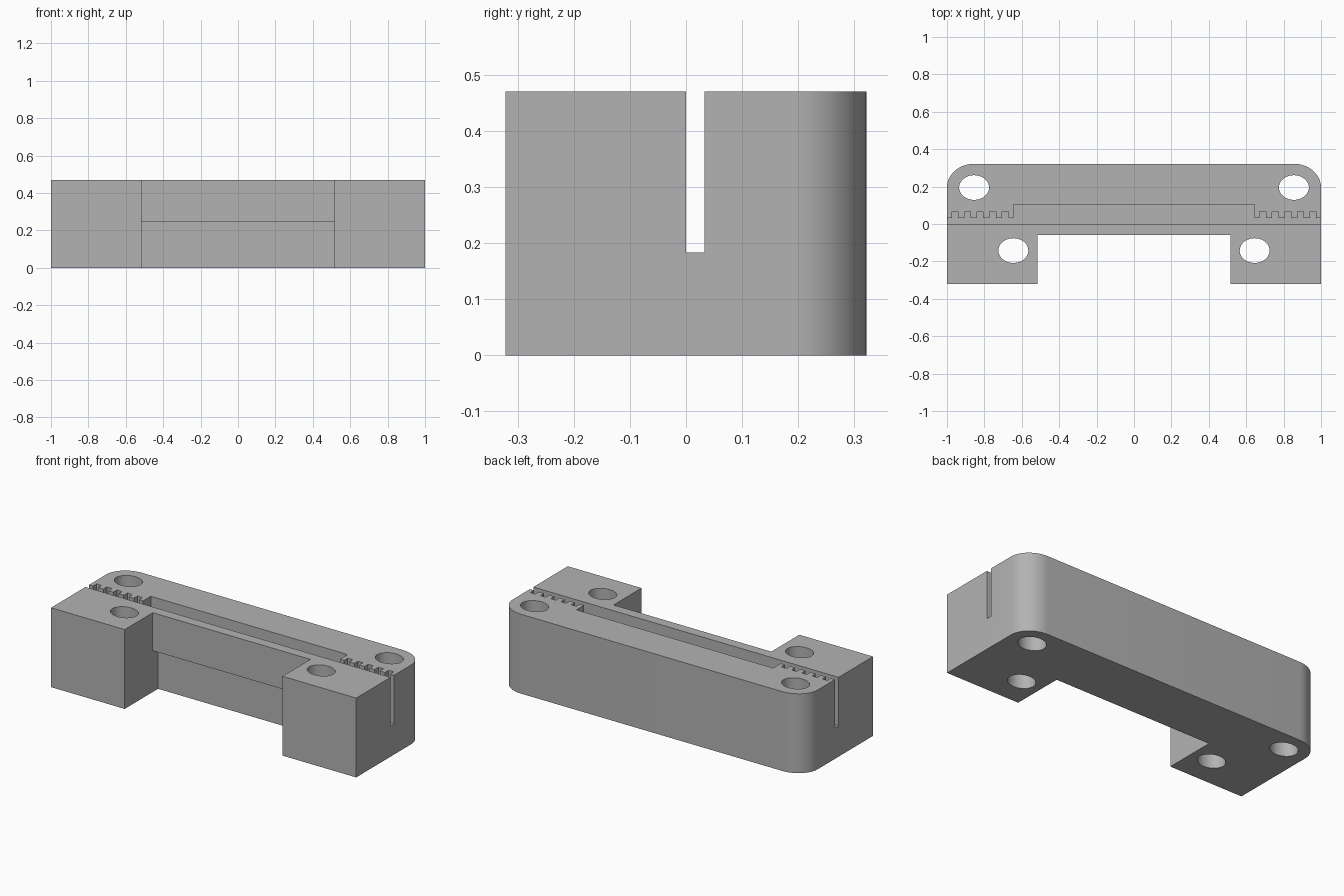
import bpy, bmesh
from math import cos, sin, pi

cube = bpy.data.objects.get("Cube")
if cube:
    bpy.data.objects.remove(cube, do_unlink=True)

H = 0.47                      # block height
Y = 0.322                     # half depth
SLOT, TOOTH, POCKET = 0.033, 0.067, 0.105   # back edges of the channel parts
FLOOR = 0.183                 # channel floor


def prism(name, points, lo, hi, place=lambda a, b, h: (a, b, h)):
    """Extrude a closed profile between two heights."""
    bm = bmesh.new()
    face = bm.faces.new([bm.verts.new(place(a, b, lo)) for a, b in points])
    top = bmesh.ops.extrude_face_region(bm, geom=[face])
    shift = place(0, 0, hi - lo)
    bmesh.ops.translate(bm, vec=shift,
                        verts=[v for v in top["geom"] if isinstance(v, bmesh.types.BMVert)])
    bmesh.ops.recalc_face_normals(bm, faces=bm.faces)
    mesh = bpy.data.meshes.new(name)
    bm.to_mesh(mesh)
    bm.free()
    obj = bpy.data.objects.new(name, mesh)
    bpy.context.collection.objects.link(obj)
    return obj


def ellipse(cx, cy, rx, ry, start, end, steps):
    return [(cx + rx * cos(start + (end - start) * i / steps),
             cy + ry * sin(start + (end - start) * i / steps)) for i in range(steps + 1)]


def mirrored(half):
    return half + [(-x, y) for x, y in reversed(half)]


def cut(body, cutter):
    cutter.hide_render = True
    mod = body.modifiers.new("cut", 'BOOLEAN')
    mod.operation = 'DIFFERENCE'
    mod.solver = 'EXACT'
    mod.object = cutter
    bpy.ops.object.modifier_apply(modifier=mod.name)
    bpy.data.objects.remove(cutter, do_unlink=True)


# Block with rounded back corners
corner = ellipse(0.855, 0.195, 0.145, Y - 0.195, 0, pi / 2, 12)
body = prism("clamp_block", mirrored([(1, -Y)] + corner), 0, H)
bpy.context.view_layer.objects.active = body
body.select_set(True)

# Front notch, deeper in its lower half
notch = [(-0.5, -0.1), (-0.01, -0.1), (-0.01, 0.245), (-0.06, 0.245), (-0.06, 0.6), (-0.5, 0.6)]
cut(body, prism("notch_cutter", notch, -0.517, 0.517, lambda y, z, x: (x, y, z)))

# Belt channel: slot, teeth at each end, wide pocket in the middle
half = [(1.1, 0), (1.1, SLOT)]
for i in range(5):
    x = 0.973 - 0.067 * i
    half += [(x, SLOT), (x, TOOTH), (x - 0.033, TOOTH), (x - 0.033, SLOT)]
half += [(0.645, SLOT), (0.645, POCKET)]
cut(body, prism("channel_cutter", mirrored(half), FLOOR, 0.6))

# Bolt holes
for side in (-1, 1):
    for x, y in ((0.855, 0.195), (0.645, -0.142)):
        ring = ellipse(side * x, y, 0.08, 0.066, 0, 2 * pi, 40)[:-1]
        cut(body, prism("hole_cutter", ring, -0.1, 0.6))

# Single grey finish
grey = bpy.data.materials.new("plain_grey")
grey.use_nodes = True
colour = (0.45, 0.45, 0.45, 1)
grey.diffuse_color = colour
grey.node_tree.nodes["Principled BSDF"].inputs["Base Color"].default_value = colour
body.data.materials.clear()
body.data.materials.append(grey)
bpy.ops.object.shade_smooth_by_angle(angle=0.5)
